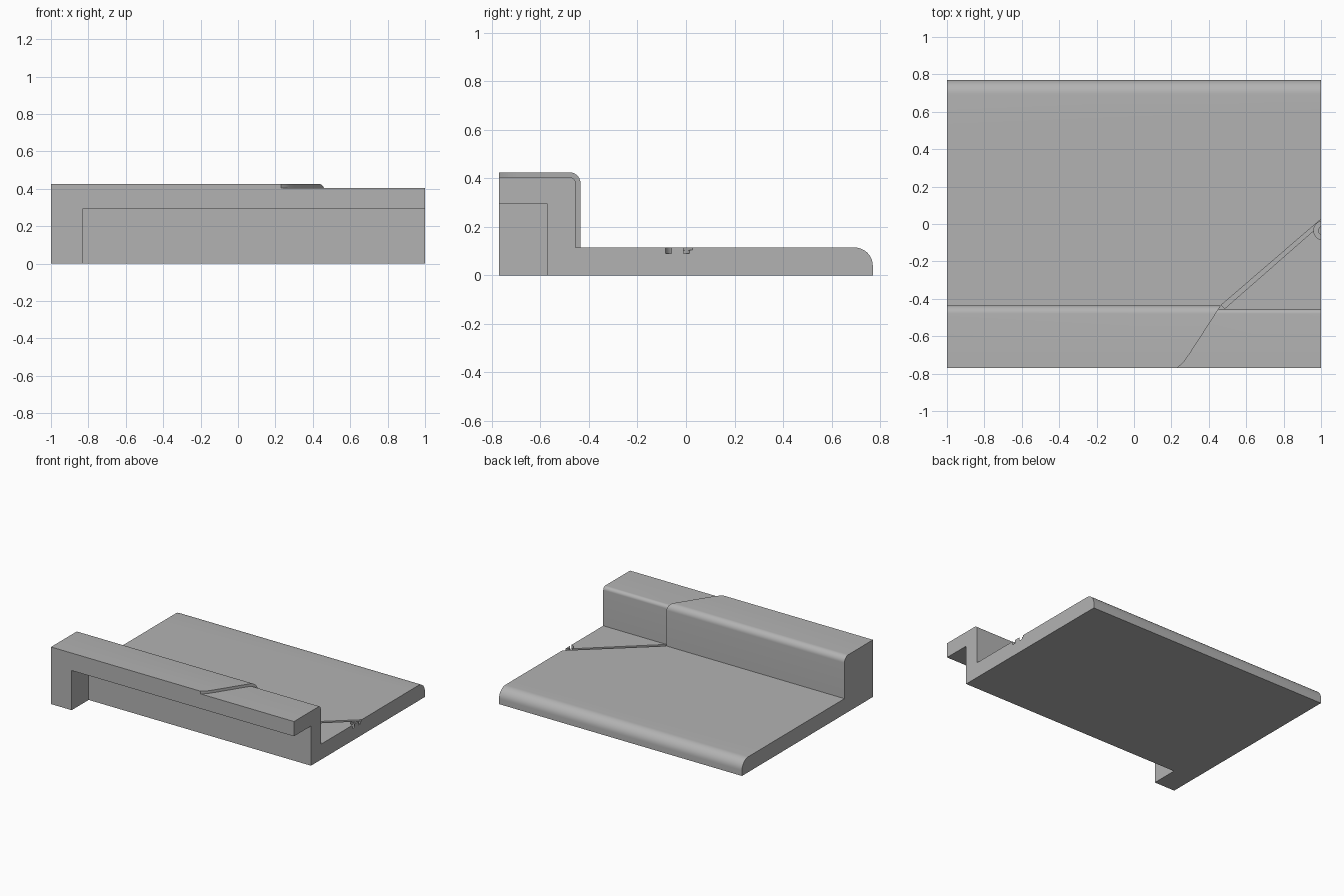
import bpy, bmesh
from math import sin, cos, radians

cube = bpy.data.objects.get("Cube")
if cube:
    bpy.data.objects.remove(cube, do_unlink=True)

grey = bpy.data.materials.new("plain grey")
grey.use_nodes = True
colour = (0.45, 0.45, 0.45, 1)
grey.diffuse_color = colour
grey.node_tree.nodes["Principled BSDF"].inputs["Base Color"].default_value = colour

DECK = 0.115          # height of the flat deck
FLOOR = 0.09          # bottom of the deep grooves
FRONT, BACK = -0.77, 0.77
# plan line (y, x) of the step between the two halves of the raised block
STEP = [(FRONT, 0.23), (-0.75, 0.255), (-0.73, 0.272), (-0.69, 0.30), (-0.435, 0.465)]


def arc(cx, cy, r, start, end, n=10):
    steps = [radians(start + (end - start) * i / n) for i in range(n + 1)]
    return [(cx + r * cos(a), cy + r * sin(a)) for a in steps]


def step_x(y):
    for (y0, x0), (y1, x1) in zip(STEP, STEP[1:]):
        if y <= y1:
            return x0 + (x1 - x0) * max(0, y - y0) / (y1 - y0)
    return STEP[-1][1]


def profile(top, edge, radius):
    """Side outline (y, z): raised block, deck and rounded back edge."""
    pts = [(FRONT, 0)] + [(y, top) for y, _ in STEP[:-1]]
    pts += arc(edge - radius, top - radius, radius, 90, 0)
    pts += [(edge, DECK)]
    pts += arc(BACK - 0.075, DECK - 0.075, 0.075, 90, 0)
    return pts + [(BACK, 0)]


def loft(name, rings):
    """Closed solid through matching rings of points."""
    bm = bmesh.new()
    loops = [[bm.verts.new(p) for p in ring] for ring in rings]
    n = len(loops[0])
    for a, b in zip(loops, loops[1:]):
        for i in range(n):
            j = (i + 1) % n
            bm.faces.new((a[i], a[j], b[j], b[i]))
    bm.faces.new(loops[0])
    bm.faces.new(loops[-1])
    bmesh.ops.remove_doubles(bm, verts=bm.verts, dist=1e-5)
    bmesh.ops.recalc_face_normals(bm, faces=bm.faces)
    mesh = bpy.data.meshes.new(name)
    bm.to_mesh(mesh)
    bm.free()
    mesh.materials.append(grey)
    obj = bpy.data.objects.new(name, mesh)
    bpy.context.collection.objects.link(obj)
    return obj


def cut(body, name, outline, low, high):
    """Cut an upright prism with the given plan outline out of the body."""
    cutter = loft(name, [[(x, y, z) for x, y in outline] for z in (low, high)])
    cutter.hide_render = True
    mod = body.modifiers.new(name, "BOOLEAN")
    mod.operation = "DIFFERENCE"
    mod.solver = "EXACT"
    mod.object = cutter
    bpy.context.view_layer.objects.active = body
    bpy.ops.object.modifier_apply(modifier=name)
    bpy.data.objects.remove(cutter, do_unlink=True)


# Stepped body: the high left part meets the lower right part along the step
high = profile(0.425, -0.435, 0.045)
low = profile(0.405, -0.455, 0.025)
body = loft("stepped_base", [
    [(-1, y, z) for y, z in high],
    [(step_x(y), y, z) for y, z in high],
    [(step_x(y), y, z) for y, z in low],
    [(1, y, z) for y, z in low],
])

# Recess under the front overhang, leaving a leg at one end
cut(body, "front_recess", [(-0.83, -0.9), (1.1, -0.9), (1.1, -0.57), (-0.83, -0.57)], -0.1, 0.295)

# Long slanted groove near the back
cut(body, "back_groove", [(-1.1, 0.501), (1.1, 0.589), (1.1, 0.615), (-1.1, 0.527)], FLOOR, 0.2)

# Shallow diagonal groove running from the step to the side
cut(body, "diagonal_groove", [(0.467, -0.433), (0.485, -0.452), (1.1, 0.087), (1.1, 0.112)], 0.104, 0.2)

# Part-ring groove at the side edge
ring = arc(1.012, -0.035, 0.051, 70, 290, 24) + arc(1.012, -0.035, 0.027, 290, 70, 24)
cut(body, "ring_groove", ring, FLOOR, 0.2)

bpy.ops.object.select_all(action="DESELECT")
body.select_set(True)
bpy.context.view_layer.objects.active = body
bpy.ops.object.shade_smooth_by_angle(angle=radians(30))
